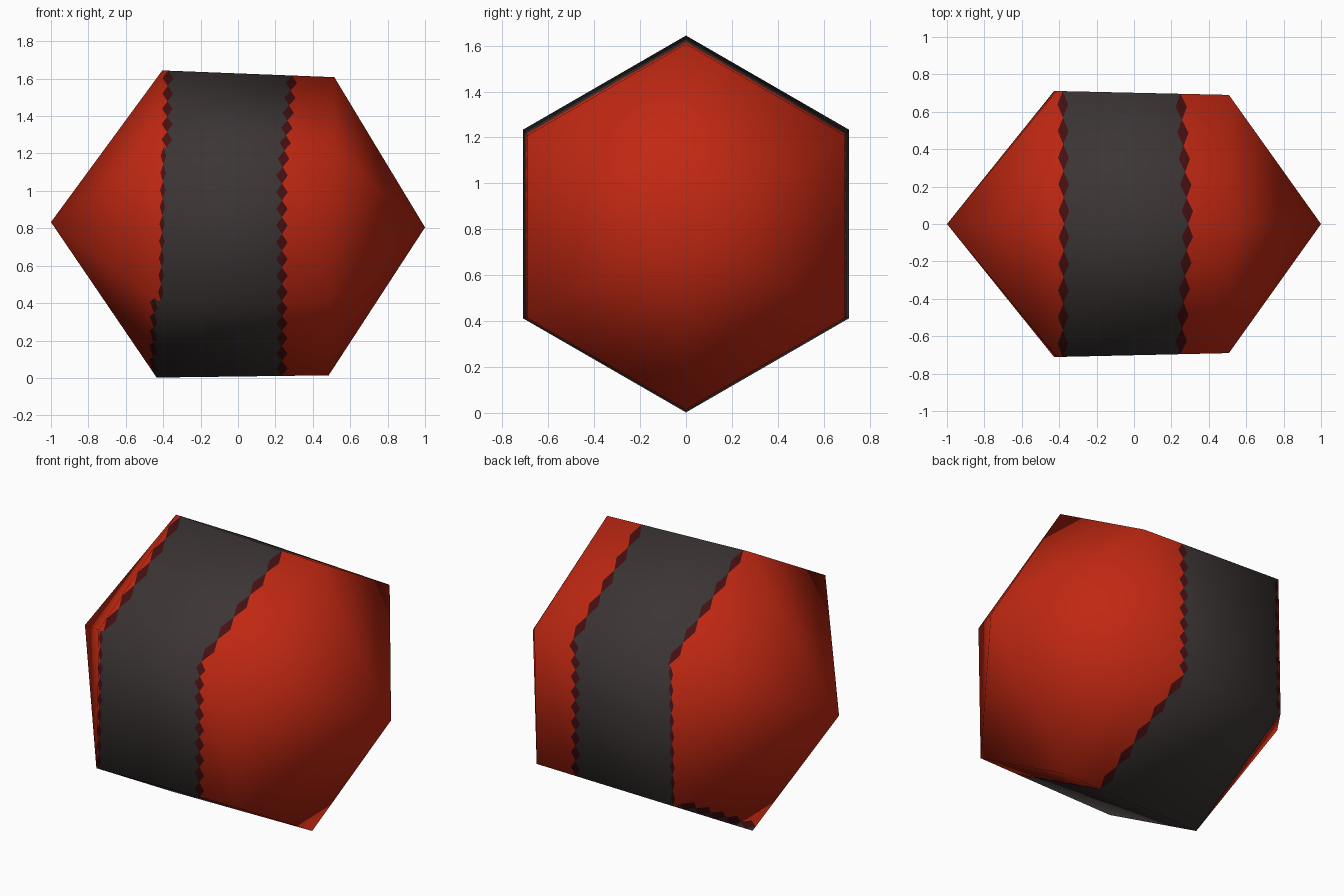
import bpy, bmesh, math
from mathutils import Vector
from mathutils.geometry import normal

if "Cube" in bpy.data.objects:
    bpy.data.objects.remove(bpy.data.objects["Cube"])

CENTRE = Vector((0, 0, 0.82))


def material(name, rgb):
    m = bpy.data.materials.new(name)
    m.diffuse_color = (*rgb, 1)
    m.use_nodes = True
    m.node_tree.nodes["Principled BSDF"].inputs["Base Color"].default_value = m.diffuse_color
    return m


RED, GREY, DARK = 0, 1, 2
materials = [material("red", (0.53, 0.021, 0.006)),
             material("charcoal", (0.045, 0.035, 0.035)),
             material("dark_red", (0.062, 0.005, 0.006))]


# Coarse hull: two slightly tilted hexagon rings and two apexes
def ring(x, z, r):
    pts = []
    for k in range(6):
        a = math.radians(90 + 60 * k)
        pts.append(Vector((x + 0.015 * math.sin(a), r * math.cos(a), z + r * math.sin(a))))
    return pts


left, right = ring(-0.42, 0.823, 0.821), ring(0.5, 0.811, 0.797)
hull = bmesh.new()
hv = [hull.verts.new(p) for p in left + right + [Vector((-1, 0, 0.833)), Vector((1, 0, 0.805))]]
for k in range(6):
    n = (k + 1) % 6
    hull.faces.new((hv[k], hv[n], hv[6 + n], hv[6 + k]))
    hull.faces.new((hv[k], hv[12], hv[n]))
    hull.faces.new((hv[6 + k], hv[6 + n], hv[13]))
bmesh.ops.recalc_face_normals(hull, faces=hull.faces)
hull.normal_update()
# every corner carries its position and its smooth normal
corners = [(v.co.copy(), v.normal.copy()) for v in hull.verts]
hull.free()

verts, normals, faces, colours = [], [], [], []


def mix(a, b, t):
    return a[0].lerp(b[0], t), a[1].lerp(b[1], t)


def add_face(points, colour):
    pts = []
    for p in points:
        if not pts or (p[0] - pts[-1][0]).length > 1e-6:
            pts.append(p)
    if (pts[0][0] - pts[-1][0]).length < 1e-6:
        pts.pop()
    mid = sum((p[0] for p in pts), Vector()) / len(pts)
    if normal([p[0] for p in pts]).dot(mid - CENTRE) < 0:
        pts.reverse()
    start = len(verts)
    verts.extend(p[0] for p in pts)
    normals.extend(p[1].normalized() for p in pts)
    faces.append(range(start, start + len(pts)))
    colours.append(colour)


def panel(a0, a1, b0, b1, borders, fills):
    """Panel from edge a to edge b, cut by rows of diamonds (centre, half width, count)."""
    def at(u, s):
        return mix(mix(a0, a1, u), mix(b0, b1, u), s)

    edge = [at(0, 0), at(1, 0)]
    for (centre, half, count), fill in zip(borders, fills):
        low, high = [], []
        for i in range(2 * count + 1):
            u = i / (2 * count)
            s, w = centre(u), half * (i % 2)
            low.append(at(u, s - w))
            high.append(at(u, s + w))
        for i in range(0, 2 * count, 2):
            add_face([low[i], low[i + 1], low[i + 2], high[i + 1]], DARK)
        add_face(edge + low[::-1], fill)
        edge = high
    add_face(edge + [at(1, 1), at(0, 1)], fills[-1])


# Sides of the body: 0 and 5 upper, 1 and 4 upright, 2 and 3 lower
for k in range(6):
    n = (k + 1) % 6
    l0, l1, r0, r1 = corners[k], corners[n], corners[6 + k], corners[6 + n]
    upper, lower = k in (0, 5), k in (2, 3)
    count = 9 if k in (1, 4) else 5

    def right_edge(u):
        a, b = mix(l0, l1, u)[0], mix(r0, r1, u)[0]
        x = 0.235 + 0.1 * max(0, a.z - 1.1)
        return (x - a.x) / (b.x - a.x)

    right_border = (right_edge, 0.033, count)
    if lower:
        panel(l0, l1, r0, r1, [right_border], [GREY, RED])
        # the band spills a little onto the left point
        panel(l0, l1, corners[12], corners[12],
              [(lambda u: 0.036, 0.036, count)], [GREY, RED])
    else:
        c, w = (0.034, 0.031) if upper else (0.016, 0.016)
        panel(l0, l1, r0, r1, [(lambda u: c, w, count), right_border], [RED, GREY, RED])
        panel(l0, l1, corners[12], corners[12], [], [RED])
    panel(r0, r1, corners[13], corners[13], [], [RED])

# Faceted body with smooth shading
mesh = bpy.data.meshes.new("banded_body")
mesh.from_pydata([tuple(v) for v in verts], [], [list(f) for f in faces])
for m in materials:
    mesh.materials.append(m)
for p, c in zip(mesh.polygons, colours):
    p.material_index = c
    p.use_smooth = True
mesh.normals_split_custom_set_from_vertices([tuple(n) for n in normals])
body = bpy.data.objects.new("banded_body", mesh)
bpy.context.collection.objects.link(body)
